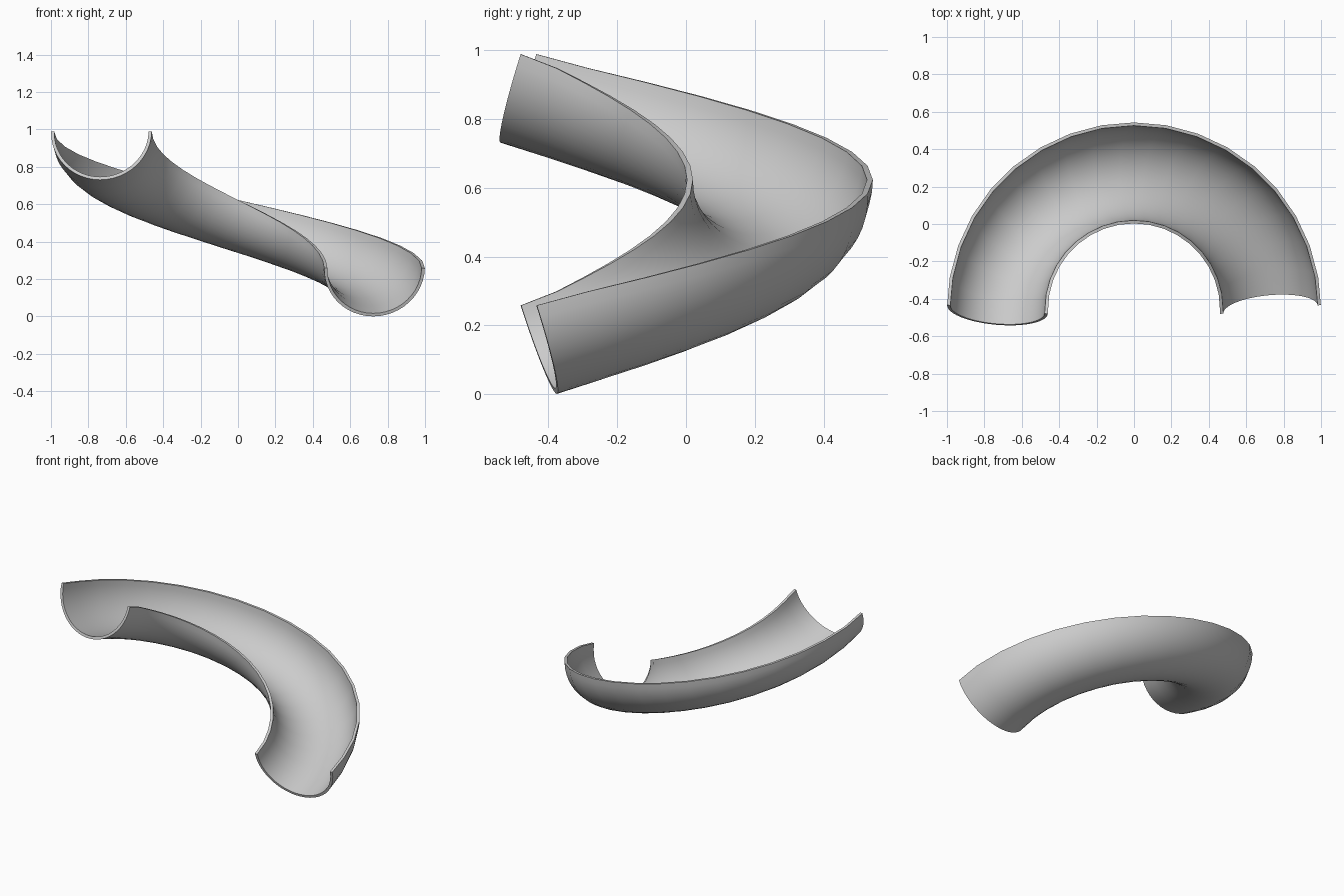
import bpy, bmesh
from math import sin, cos, pi, radians
from mathutils import Vector

if "Cube" in bpy.data.objects:
    bpy.data.objects.remove(bpy.data.objects["Cube"])

R, TUBE, WALL = 0.73, 0.27, 0.017     # helix radius, trough radius, wall
Z0, RISE, YC = 0.258, 0.73, -0.457    # rim height at low end, climb, centre
STEPS, ARC = 18, 24

# Centre line: half turn of a helix
path = [Vector((R * cos(pi * i / STEPS), YC + R * sin(pi * i / STEPS),
                Z0 + RISE * i / STEPS)) for i in range(STEPS + 1)]

# Half-ring cross-section, outer arc then inner arc back
angles = [pi * k / ARC for k in range(ARC + 1)]
profile = [(TUBE * cos(a), -TUBE * sin(a)) for a in angles]
profile += [((TUBE - WALL) * cos(a), -(TUBE - WALL) * sin(a)) for a in reversed(angles)]

# Sweep the section along the path, keeping the rims level
bm = bmesh.new()
rings = []
for i, p in enumerate(path):
    tangent = (path[min(i + 1, STEPS)] - path[max(i - 1, 0)]).normalized()
    side = tangent.cross(Vector((0, 0, 1))).normalized()
    up = side.cross(tangent)
    rings.append([bm.verts.new(p + side * u + up * v) for u, v in profile])

n = len(profile)
for a, b in zip(rings, rings[1:]):
    for k in range(n):
        j = (k + 1) % n
        bm.faces.new((a[k], a[j], b[j], b[k]))

# End caps as quad strips between the two arcs
for ring in (rings[0], rings[-1]):
    for k in range(ARC):
        bm.faces.new((ring[k], ring[k + 1], ring[n - 2 - k], ring[n - 1 - k]))
bmesh.ops.recalc_face_normals(bm, faces=bm.faces)

mesh = bpy.data.meshes.new("slide_trough")
bm.to_mesh(mesh)
bm.free()
slide = bpy.data.objects.new("slide_trough", mesh)
bpy.context.collection.objects.link(slide)
bpy.context.view_layer.objects.active = slide
slide.select_set(True)
bpy.ops.object.shade_smooth_by_angle(angle=radians(30))
